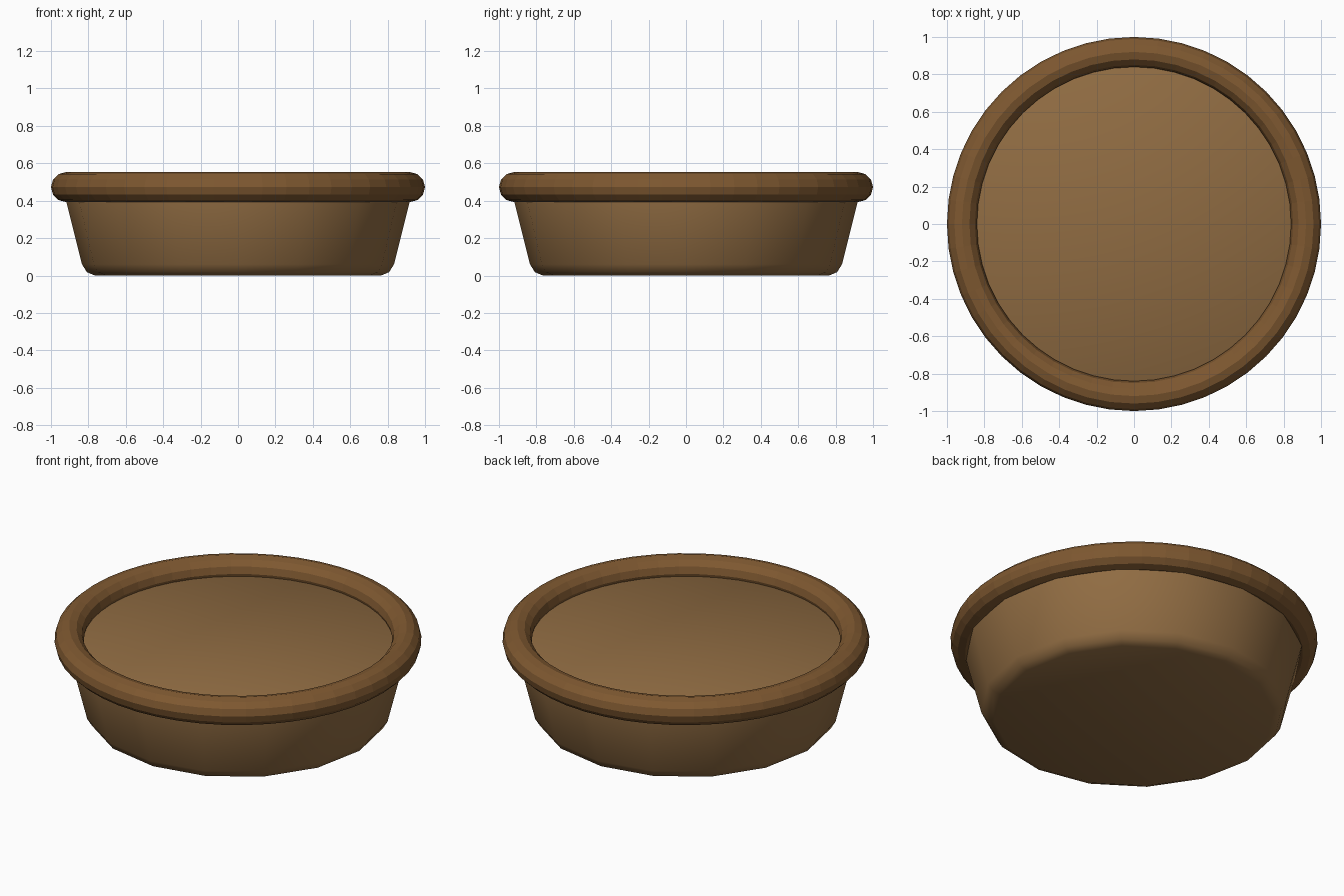
import bpy
import bmesh
from math import sin, cos, pi

if "Cube" in bpy.data.objects:
    bpy.data.objects.remove(bpy.data.objects["Cube"])


def make_object(name, profile, sides, closed, smooth, color):
    """Sweep (radius, z) profile points round the z axis."""
    bm = bmesh.new()
    loops = [[bm.verts.new((r * cos(2 * pi * i / sides), r * sin(2 * pi * i / sides), z))
              for i in range(sides)] for r, z in profile]
    pairs = list(zip(loops, loops[1:]))
    if closed:
        pairs.append((loops[-1], loops[0]))
    else:
        bm.faces.new(loops[0])
        bm.faces.new(loops[-1])
    for a, b in pairs:
        for i in range(sides):
            j = (i + 1) % sides
            bm.faces.new((a[i], a[j], b[j], b[i]))
    bmesh.ops.recalc_face_normals(bm, faces=bm.faces)
    for f in bm.faces:
        f.smooth = smooth
    mesh = bpy.data.meshes.new(name)
    bm.to_mesh(mesh)
    bm.free()
    mat = bpy.data.materials.new(name + "_brown")
    mat.diffuse_color = color
    mat.use_nodes = True
    mat.node_tree.nodes["Principled BSDF"].inputs["Base Color"].default_value = mat.diffuse_color
    mesh.materials.append(mat)
    obj = bpy.data.objects.new(name, mesh)
    bpy.context.collection.objects.link(obj)
    return obj


# Tapered solid body with softened edges; its flat top sits inside the rim
body = [(0.765, 0.0), (0.808, 0.018), (0.834, 0.06), (0.922, 0.41), (0.92, 0.44), (0.89, 0.457)]
make_object("bowl_body", body, 16, False, True, (0.28, 0.15, 0.055, 1))

# Faceted ring around the top
rim = [(0.92 + 0.08 * cos(2 * pi * k / 12), 0.473 + 0.08 * sin(2 * pi * k / 12)) for k in range(12)]
make_object("rim", rim, 48, True, False, (0.21, 0.098, 0.03, 1))
